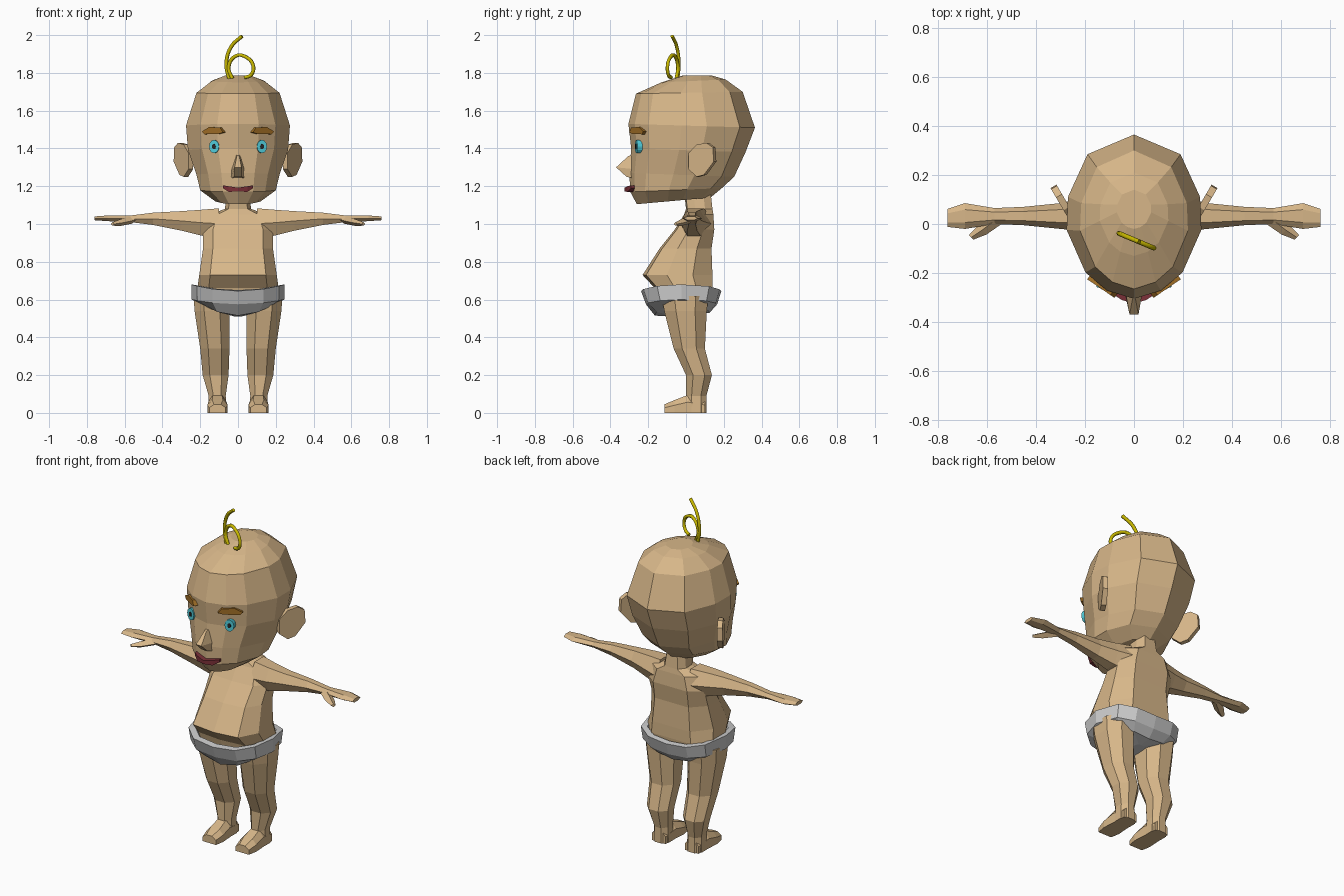
import bpy, bmesh, math
from mathutils import Vector

if "Cube" in bpy.data.objects:
    bpy.data.objects.remove(bpy.data.objects["Cube"])


def material(name, rgb):
    m = bpy.data.materials.new(name)
    m.diffuse_color = (*rgb, 1)
    m.use_nodes = True
    m.node_tree.nodes["Principled BSDF"].inputs["Base Color"].default_value = m.diffuse_color
    return m


SKIN = material("skin", (0.68, 0.47, 0.25))
BLOND = material("blond", (0.58, 0.48, 0.0))
BROWN = material("brown", (0.36, 0.16, 0.02))
CYAN = material("cyan", (0.08, 0.6, 0.7))
DARK = material("dark", (0.02, 0.02, 0.02))
RED = material("dark_red", (0.2, 0.03, 0.04))


def loft(name, rings, mat=None, mirror=False):
    """Skin a list of equal-length point rings and cap both ends."""
    bm = bmesh.new()
    rows = [[bm.verts.new(p) for p in r] for r in rings]
    n = len(rows[0])
    for a, b in zip(rows, rows[1:]):
        for i in range(n):
            j = (i + 1) % n
            bm.faces.new((a[i], a[j], b[j], b[i]))
    bm.faces.new(rows[0])
    bm.faces.new(rows[-1])
    bmesh.ops.recalc_face_normals(bm, faces=bm.faces)
    me = bpy.data.meshes.new(name)
    bm.to_mesh(me)
    bm.free()
    ob = bpy.data.objects.new(name, me)
    bpy.context.collection.objects.link(ob)
    if mat:
        me.materials.append(mat)
    if mirror:
        ob.modifiers.new("mirror", 'MIRROR').use_mirror_merge = False
    return ob


def body_ring(half, yf, yb, w, zf, zb, zs=None):
    """Symmetric ring from half outline (x share, depth share); zs lifts the sides."""
    full = half + [(-x, t) for x, t in half[-2:0:-1]]
    out = []
    for x, t in full:
        z = zf + (zb - zf) * t
        if zs is not None:
            z += (zs - z) * x * x
        out.append((x * w, yf + (yb - yf) * t, z))
    return out


HEX = [(1, 0), (.5, 1), (-.5, 1), (-1, 0), (-.5, -1), (.5, -1)]
OCT = [(1, .45), (.45, 1), (-.45, 1), (-1, .45), (-1, -.45), (-.45, -1), (.45, -1), (1, -.45)]


def section(shape, a0, a1, b0, b1):
    return [((a0 + a1) / 2 + u * (a1 - a0) / 2, (b0 + b1) / 2 + v * (b1 - b0) / 2) for u, v in shape]


def slab(name, outline, origin, direction, thick, mat, mirror=True):
    """Thin plate: outline (u, z), u runs along direction in plan."""
    d = Vector((*direction, 0)).normalized()
    n = Vector((-d.y, d.x, 0)) * thick / 2
    o = Vector(origin)
    pts = [o + d * u + Vector((0, 0, z)) for u, z in outline]
    return loft(name, [[p - n for p in pts], [p + n for p in pts]], mat, mirror)


# head
HEAD = [(0, 0), (.4, .05), (.72, .16), (1, .42), (.98, .62), (.69, .88), (0, 1)]
loft("head", [body_ring(HEAD, yf, yb, w, zf, zb) for zf, zb, yf, yb, w in (
    (1.105, 1.14, -.26, .13, .12), (1.17, 1.19, -.295, .19, .20),
    (1.27, 1.25, -.30, .255, .22), (1.40, 1.38, -.29, .315, .265),
    (1.53, 1.51, -.305, .365, .275), (1.69, 1.70, -.265, .30, .22),
    (1.75, 1.765, -.13, .21, .14), (1.785, 1.785, -.02, .14, .07))], SKIN)

# ears
slab("ear", [(0, -.05), (.05, -.09), (.095, -.08), (.155, -.01), (.15, .065), (.11, .09), (.05, .08), (0, .035)],
     (.25, .02, 1.34), (.5, .85), .028, SKIN)

# nose
loft("nose", [[(s * w, y, z) for s, y, z in ((-1, yb, zb), (-.5, yf, zf), (.5, yf, zf), (1, yb, zb))]
              for w, yb, zb, yf, zf in ((.04, -.27, 1.24, -.315, 1.25), (.036, -.27, 1.29, -.37, 1.30),
                                        (.012, -.27, 1.37, -.305, 1.36))], SKIN)

# mouth
loft("mouth", [[(x, y, z1), (x, y, z0), (x, -.24, z0), (x, -.24, z1)] for x, y, z0, z1 in (
    (-.08, -.29, 1.19, 1.205), (-.05, -.31, 1.17, 1.20), (0, -.325, 1.172, 1.192),
    (.05, -.31, 1.17, 1.20), (.08, -.29, 1.19, 1.205))], RED)

# eyes and pupils
for name, rx, rz, thick, mat in (("eye", .027, .035, .035, CYAN), ("pupil", .01, .014, .042, DARK)):
    ring = [(rx * math.cos(k * math.pi / 6), rz * math.sin(k * math.pi / 6)) for k in range(12)]
    slab(name, ring, (.123, -.247, 1.41), (1, .25), thick, mat)

# eyebrows
slab("eyebrow", [(0, -.01), (.03, -.018), (.12, -.02), (.135, -.005), (.09, .018), (.02, .016)],
     (.068, -.285, 1.495), (.11, .075), .04, BROWN)

# torso with neck
TORSO = [(0, 0), (.72, .05), (1, .35), (1, .72), (.6, 1), (0, 1)]
loft("torso", [body_ring(TORSO, yf, yb, w, z, z) for z, yf, yb, w in (
    (.57, -.14, .13, .20), (.66, -.165, .14, .215), (.73, -.23, .14, .205), (.87, -.14, .135, .185),
    (.97, -.06, .15, .185), (1.05, -.01, .145, .15), (1.08, .0, .14, .07), (1.17, -.01, .13, .055))], SKIN)

# arms with flat hands
loft("arm", [[(x, y, z) for y, z in section(HEX, y0, y1, z0, z1)] for x, y0, y1, z0, z1 in (
    (.10, -.03, .14, .92, 1.083), (.20, -.03, .11, .94, 1.075), (.30, -.02, .085, .965, 1.068),
    (.45, -.005, .07, .995, 1.06), (.57, 0, .065, 1.01, 1.045), (.69, -.02, .085, 1.015, 1.045),
    (.76, -.012, .062, 1.02, 1.04))], SKIN, True)

# thumbs
loft("thumb", [[(x + u, y + u, z + v) for u, v in ((-r, 0), (0, r), (r, 0), (0, -r))]
               for x, y, z, r in ((.56, .02, 1.022, .02), (.62, -.025, 1.008, .018), (.665, -.055, 1.0, .009))],
     SKIN, True)

# legs
loft("leg", [[(x, y, z) for x, y in section(OCT, x0, x1, y0, y1)] for z, x0, x1, y0, y1 in (
    (.62, .04, .235, -.13, .12), (.54, .045, .23, -.115, .11), (.34, .045, .20, -.065, .10),
    (.20, .05, .187, .0, .137), (.09, .065, .155, .0, .108), (.0, .06, .158, .0, .108))], SKIN, True)

# feet
loft("foot", [[(x0, y, 0), (x1, y, 0), (x1, y, h * .6), (x1 - .025, y, h), (x0 + .025, y, h), (x0, y, h * .6)]
              for y, x0, x1, h in ((.10, .065, .153, .07), (.01, .06, .158, .095), (-.06, .055, .162, .068),
                                   (-.115, .065, .152, .045))], SKIN, True)

# diaper with raised leg openings
DIAPER = [(0, 0), (.55, .03), (.88, .2), (1, .5), (.85, .85), (.5, .98), (0, 1)]
loft("diaper", [body_ring(DIAPER, *r) for r in (
    (-.16, .13, .19, .60, .60), (-.20, .155, .215, .65, .65, .675), (-.238, .187, .247, .645, .645, .68),
    (-.212, .165, .245, .575, .575, .60), (-.165, .125, .20, .515, .53, .58), (-.06, .06, .03, .51, .52))])


# hair curls
def curl(name, pts):
    cu = bpy.data.curves.new(name, 'CURVE')
    cu.dimensions = '3D'
    cu.bevel_depth = .01
    cu.bevel_resolution = 1
    cu.resolution_u = 5
    cu.use_fill_caps = True
    sp = cu.splines.new('BEZIER')
    sp.bezier_points.add(len(pts) - 1)
    for b, (x, z) in zip(sp.bezier_points, pts):
        b.co = (x, -.064 - .42 * x, z)
        b.handle_left_type = b.handle_right_type = 'AUTO'
    cu.materials.append(BLOND)
    bpy.context.collection.objects.link(bpy.data.objects.new(name, cu))


curl("hair_strand", [(-.045, 1.76), (-.062, 1.85), (-.035, 1.94), (.022, 1.995)])
curl("hair_loop", [(-.03, 1.77), (-.05, 1.83), (-.01, 1.89), (.04, 1.885), (.08, 1.84), (.07, 1.79), (.035, 1.775)])
